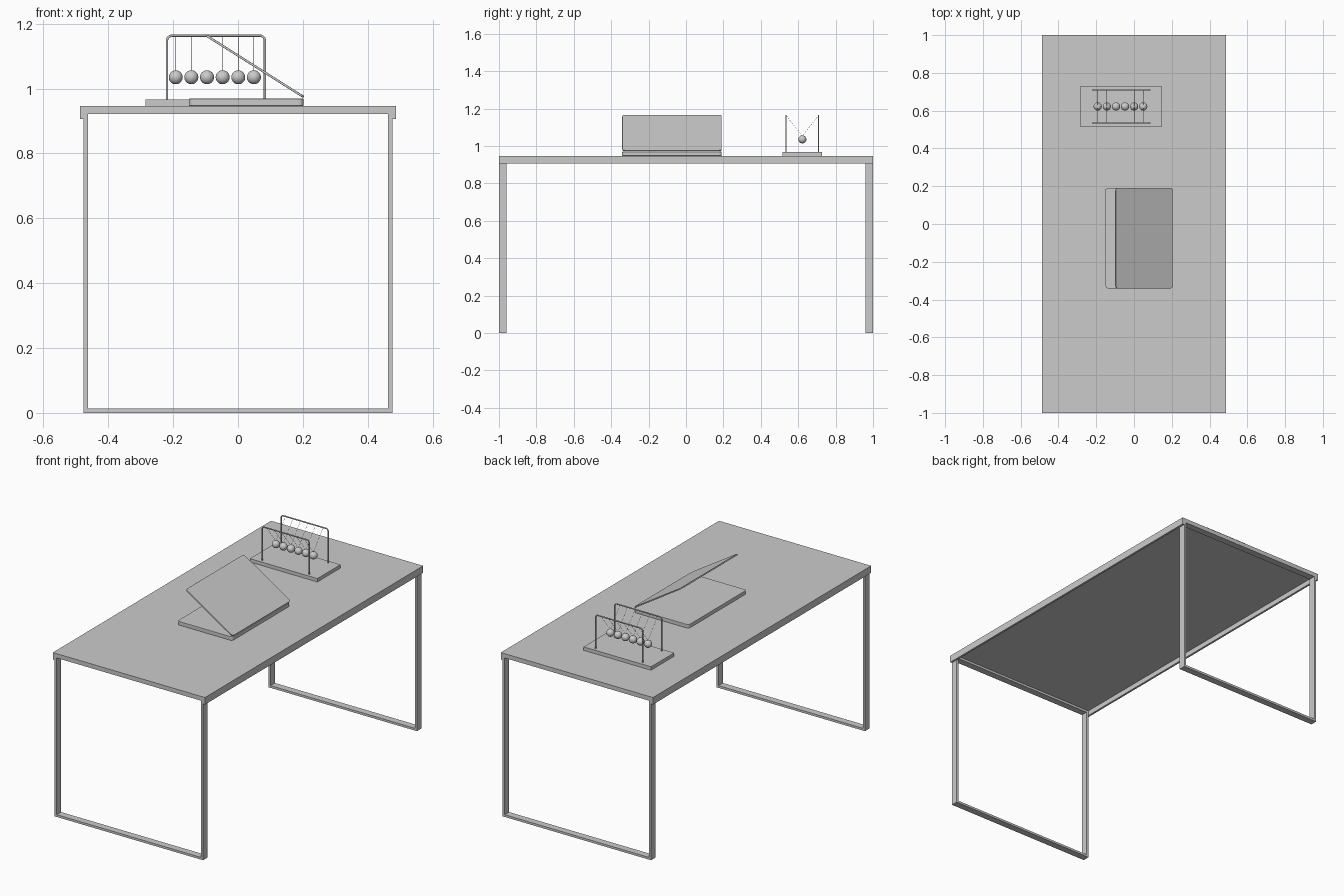
import bpy, bmesh
from math import sin, cos, pi, atan2, hypot
from mathutils import Vector

if "Cube" in bpy.data.objects:
    bpy.data.objects.remove(bpy.data.objects["Cube"])

TOP = 0.947           # desk surface height


def add_object(name, bm):
    bmesh.ops.recalc_face_normals(bm, faces=bm.faces)
    me = bpy.data.meshes.new(name)
    bm.to_mesh(me)
    bm.free()
    ob = bpy.data.objects.new(name, me)
    bpy.context.collection.objects.link(ob)
    return ob


def box(name, x, y, z):
    """Box from (min, max) ranges."""
    bm = bmesh.new()
    bmesh.ops.create_cube(bm, size=1)
    for v in bm.verts:
        v.co = Vector((r[0] if c < 0 else r[1]) for c, r in zip(v.co, (x, y, z)))
    return add_object(name, bm)


def rounded_slab(name, length, width, thick, r, seg=6):
    """Slab with rounded plan corners; origin at the middle of the +x edge, on its underside."""
    bm = bmesh.new()
    verts = []
    corners = [(-r, width / 2 - r), (r - length, width / 2 - r),
               (r - length, r - width / 2), (-r, r - width / 2)]
    for q, (cx, cy) in enumerate(corners):
        for i in range(seg + 1):
            a = (q + i / seg) * pi / 2
            verts.append(bm.verts.new((cx + r * cos(a), cy + r * sin(a), 0)))
    face = bm.faces.new(verts)
    ext = bmesh.ops.extrude_face_region(bm, geom=[face])
    bmesh.ops.translate(bm, vec=(0, 0, thick),
                        verts=[g for g in ext["geom"] if isinstance(g, bmesh.types.BMVert)])
    ob = add_object(name, bm)
    bev = ob.modifiers.new("edge", "BEVEL")
    bev.width, bev.segments = 0.0015, 2
    return ob


def rod(name, points, radius, res=3):
    """Round rod following a polyline."""
    cu = bpy.data.curves.new(name, "CURVE")
    cu.dimensions = "3D"
    cu.bevel_depth, cu.bevel_resolution, cu.use_fill_caps = radius, res, True
    sp = cu.splines.new("POLY")
    sp.points.add(len(points) - 1)
    for p, co in zip(sp.points, points):
        p.co = (*co, 1)
    ob = bpy.data.objects.new(name, cu)
    bpy.context.collection.objects.link(ob)
    return ob


# Desk top with a deeper lip along both long sides
box("desk_top", (-0.476, 0.476), (-1, 1), (0.935, TOP))
for side, s in (("left", -1), ("right", 1)):
    box(f"{side}_lip", sorted((s * 0.476, s * 0.488)), (-1, 1), (0.906, TOP))

# Leg frames: closed rectangular loops of flat bar at each end
for end, y in (("front", (-1, -0.96)), ("back", (0.96, 1))):
    bm = bmesh.new()
    rings = []
    for yy in y:
        for hx, z0, z1 in ((0.476, 0, 0.935), (0.463, 0.013, 0.922)):
            rings.append([bm.verts.new((x, yy, z)) for x, z in
                          ((-hx, z0), (hx, z0), (hx, z1), (-hx, z1))])
    fo, fi, bo, bi = rings
    for i in range(4):
        j = (i + 1) % 4
        for a, b in ((fo, fi), (fi, bi), (bi, bo), (bo, fo)):
            bm.faces.new((a[i], a[j], b[j], b[i]))
    add_object(f"{end}_leg_frame", bm)

# Laptop: base and half-closed lid hinged at the +x edge
base = rounded_slab("laptop_base", 0.353, 0.532, 0.022, 0.015)
base.location = (0.202, -0.075, TOP)
dx, dz = 0.301, 0.19
lid = rounded_slab("laptop_lid", hypot(dx, dz), 0.532, 0.007, 0.015)
lid.location = (0.201, -0.075, 0.971)
lid.rotation_euler = (0, atan2(dz, dx), 0)

# Swinging-ball toy: base
CY = 0.622
box("toy_base", (-0.285, 0.148), (CY - 0.106, CY + 0.106), (TOP, 0.967))

# Two bent wire frames
x0, x1, zt, r = -0.219, 0.083, 1.163, 0.015
path = [(x0, 0.965)]
path += [(x0 + r - r * cos(i * pi / 12), zt - r + r * sin(i * pi / 12)) for i in range(7)]
path += [(x1 - r + r * sin(i * pi / 12), zt - r + r * cos(i * pi / 12)) for i in range(7)]
path += [(x1, 0.965)]
for side, s in (("front", -1), ("back", 1)):
    rod(f"{side}_toy_frame", [(x, CY + s * 0.087, z) for x, z in path], 0.0036)

# Six balls, each on a V of thin string
for i in range(6):
    x = -0.192 + i * 0.0482
    bm = bmesh.new()
    bmesh.ops.create_uvsphere(bm, u_segments=32, v_segments=16, radius=0.0215)
    ball = add_object(f"ball_{i + 1}", bm)
    ball.location = (x, CY, 1.035)
    for p in ball.data.polygons:
        p.use_smooth = True
    rod(f"string_{i + 1}", [(x, CY - 0.087, zt), (x, CY, 1.053), (x, CY + 0.087, zt)], 0.0007, 1)
